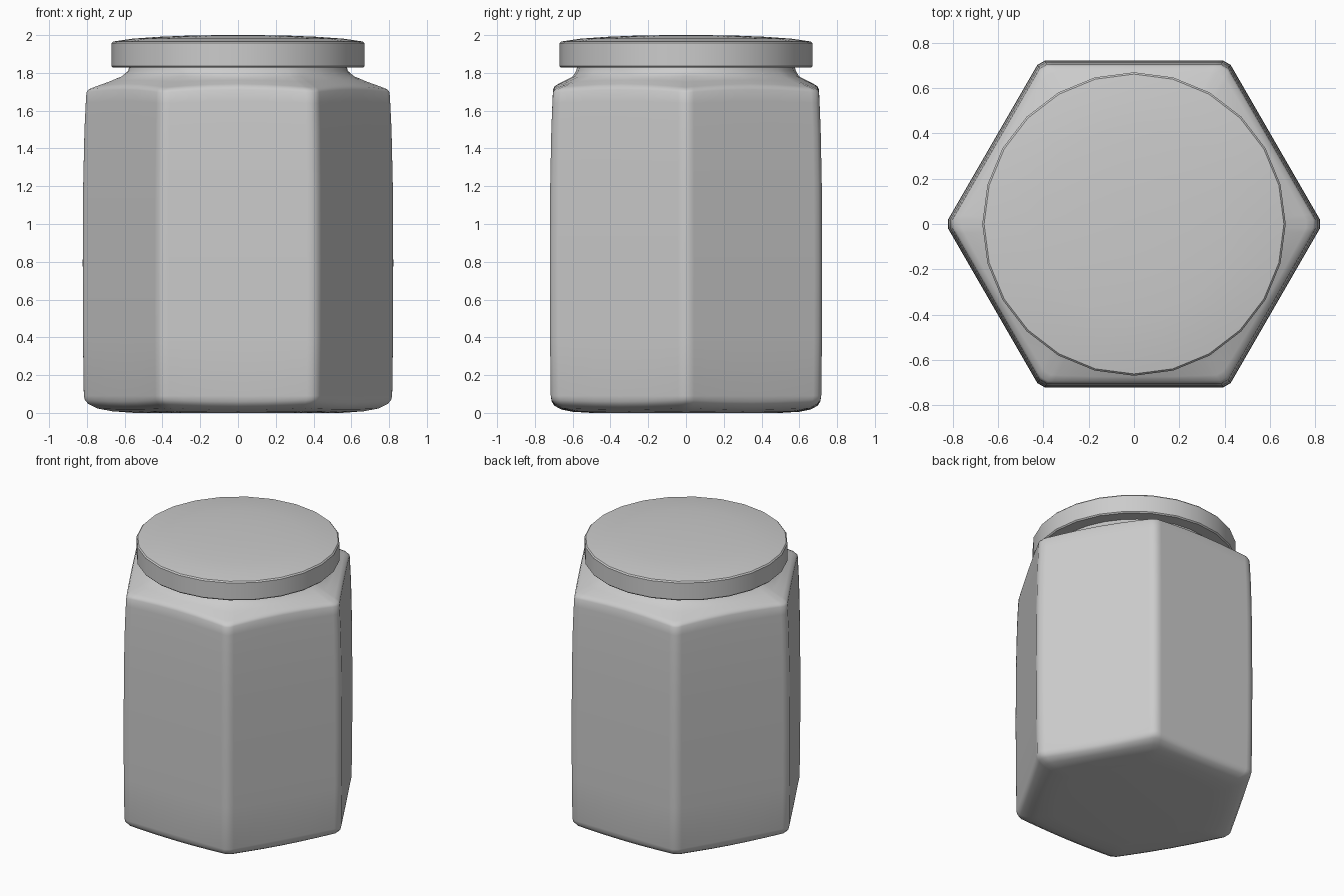
import bpy, bmesh, math

if "Cube" in bpy.data.objects:
    bpy.data.objects.remove(bpy.data.objects["Cube"])


def loft(name, rings):
    """Join closed rings of points bottom to top and cap both ends."""
    bm = bmesh.new()
    loops = [[bm.verts.new(p) for p in ring] for ring in rings]
    n = len(loops[0])
    for lo, hi in zip(loops, loops[1:]):
        for i in range(n):
            j = (i + 1) % n
            bm.faces.new((lo[i], lo[j], hi[j], hi[i]))
    bm.faces.new(loops[0][::-1])
    bm.faces.new(loops[-1])
    bmesh.ops.recalc_face_normals(bm, faces=bm.faces)
    mesh = bpy.data.meshes.new(name)
    bm.to_mesh(mesh)
    bm.free()
    ob = bpy.data.objects.new(name, mesh)
    bpy.context.collection.objects.link(ob)
    bpy.context.view_layer.objects.active = ob
    ob.select_set(True)
    bpy.ops.object.shade_smooth_by_angle(angle=math.radians(35))
    ob.select_set(False)
    return ob


def hex_ring(apothem, z, roundness=0.0, corner_dz=0.0):
    """Hexagon with softened corners, blended towards a circle."""
    pts = []
    for side in range(6):
        for deg in (0, 1.3, 3, 8, 18, 30, 42, 52, 57, 58.7):
            hexa = apothem / math.cos(math.radians(max(deg, 1.3) - 30))
            r = hexa * (1 - roundness) + apothem * roundness
            corner = (abs(deg - 30) / 30) ** 2
            a = math.radians(side * 60 + deg)
            pts.append((r * math.cos(a), r * math.sin(a), z + corner_dz * corner))
    return pts


def circle_ring(r, z, n=24):
    return [(r * math.cos(2 * math.pi * i / n), r * math.sin(2 * math.pi * i / n), z)
            for i in range(n)]


# Hexagonal glass body: apothem, height, roundness, corner height offset
BODY = [
    (0.50, 0.000, 0.30, 0.0), (0.60, 0.006, 0.20, 0.003),
    (0.660, 0.018, 0.08, 0.006), (0.697, 0.038, 0.02, 0.010),
    (0.711, 0.060, 0.0, 0.008), (0.716, 0.09, 0.0, 0.0),
    (0.720, 0.40, 0.0, 0.0), (0.721, 0.80, 0.0, 0.0),
    (0.719, 1.20, 0.0, 0.0), (0.713, 1.50, 0.0, 0.0),
    (0.707, 1.65, 0.0, -0.01), (0.704, 1.712, 0.0, -0.016),
    (0.696, 1.729, 0.02, -0.018), (0.675, 1.742, 0.10, -0.018),
    (0.635, 1.762, 0.45, -0.010), (0.598, 1.782, 0.80, 0.0),
    (0.582, 1.810, 1.0, 0.0), (0.575, 1.835, 1.0, 0.0),
]
loft("jar_body", [hex_ring(*row) for row in BODY])

# Round screw lid with a shallow dome
LID = [(0.55, 1.828), (0.662, 1.828), (0.67, 1.836), (0.67, 1.957), (0.662, 1.966),
       (0.56, 1.981), (0.42, 1.991), (0.25, 1.998), (0.08, 2.0)]
loft("lid", [circle_ring(r, z) for r, z in LID])
